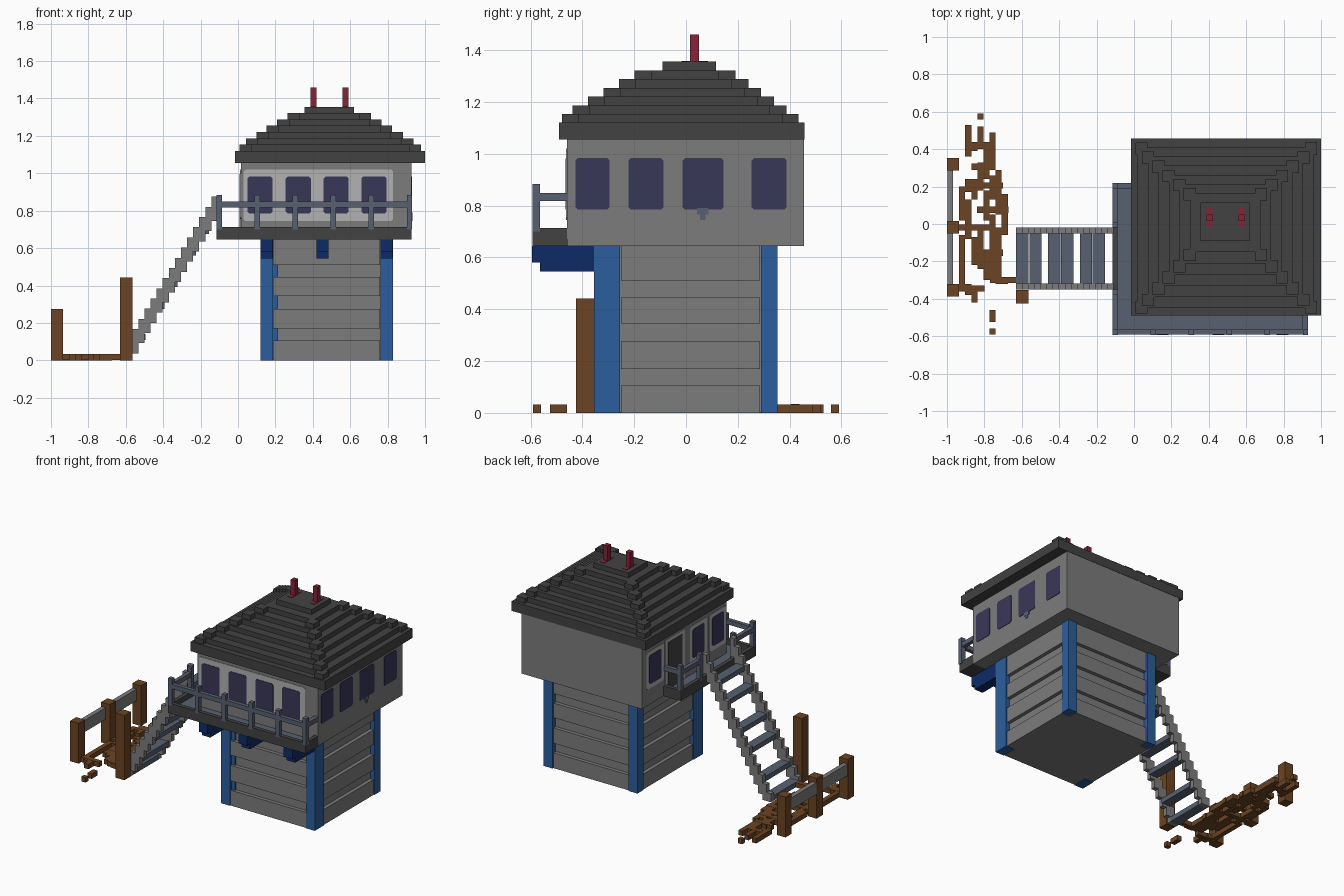
import bpy, bmesh
from mathutils import Matrix, Vector

old = bpy.data.objects.get("Cube")
if old:
    bpy.data.objects.remove(old, do_unlink=True)


def material(name, r, g, b):
    def lin(c):
        c /= 255
        return c / 12.92 if c <= 0.04045 else ((c + 0.055) / 1.055) ** 2.4
    m = bpy.data.materials.new(name)
    m.use_nodes = True
    col = (lin(r), lin(g), lin(b), 1)
    m.diffuse_color = col
    m.node_tree.nodes["Principled BSDF"].inputs["Base Color"].default_value = col
    return m


GREY = material("wall grey", 124, 124, 124)
PALE = material("pale grey", 178, 178, 178)
DARK = material("dark grey", 66, 66, 66)
SLATE = material("slate", 87, 97, 113)
BLUE = material("blue", 43, 94, 158)
NAVY = material("navy", 13, 43, 102)
GLASS = material("violet glass", 57, 55, 88)
WOOD = material("brown wood", 107, 68, 35)
RED = material("crimson", 135, 35, 54)


def part(name, mat, boxes, cut_axis=None):
    """One object made of boxes (x0, x1, y0, y1, z0, z1); cut_axis clips the edges along that axis."""
    bm = bmesh.new()
    for x0, x1, y0, y1, z0, z1 in boxes:
        mid = Vector((x0 + x1, y0 + y1, z0 + z1)) / 2
        size = Matrix.Diagonal((x1 - x0, y1 - y0, z1 - z0, 1))
        bmesh.ops.create_cube(bm, size=1, matrix=Matrix.Translation(mid) @ size)
    if cut_axis is not None:
        edges = [e for e in bm.edges
                 if abs((e.verts[0].co - e.verts[1].co).normalized()[cut_axis]) > .9]
        bmesh.ops.bevel(bm, geom=edges, offset=.01, segments=1, affect='EDGES')
    me = bpy.data.meshes.new(name)
    bm.to_mesh(me)
    bm.free()
    me.materials.append(mat)
    ob = bpy.data.objects.new(name, me)
    bpy.context.collection.objects.link(ob)


V = 0.0325  # block size

# Tower: recessed core, wide boards with grooves, corner posts
part("tower_core", GREY, [(.15, .80, -.325, .32, .002, .645)])
bands = [(0, .105), (.17, .275), (.345, .445), (.51, .645)]
part("tower_boards", GREY, [(.125, .825, -.25, .285, a, b) for a, b in bands]
     + [(.19, .76, -.35, .345, a, b) for a, b in bands])
part("corner_posts", BLUE, [(x, x + .067, y0, y1, 0, .645)
                            for x in (.12, .763) for y0, y1 in ((-.355, -.255), (.29, .353))])
part("post_cleats", BLUE, [(.185, .213, -.338, -.30, z, z + .067) for z in (.105, .277, .445)])

# Cabin
part("cabin", GREY, [(.015, .927, -.46, .455, .645, 1.06)])
part("front_panel", PALE, [(.03, .83, -.463, -.45, .745, 1.02)], 1)
part("front_windows", GLASS, [(x, x + .135, -.466, -.45, .785, .982)
                              for x in (.05, .255, .457, .66)], 1)
part("left_windows", GLASS, [(.92, .930, a, b, .784, .984) for a, b in
                             ((-.427, -.295), (-.222, -.087), (-.013, .145), (.253, .388))], 0)
part("left_window_ornament", SLATE, [(.92, .932, .043, .087, .765, .79),
                                     (.92, .932, .054, .076, .745, .765)])
side = [(.25, .38), (-.215, -.09), (-.425, -.30)]
part("right_window_frames", PALE, [(.012, .02, a - .028, b + .028, .755, 1.01)
                                   for a, b in side], 0)
part("right_windows", GLASS, [(.009, .02, a, b, .785, .982) for a, b in side], 0)
part("door_frame", PALE, [(.012, .02, -.005, .205, .68, 1.02)])
part("door", DARK, [(.009, .02, .025, .175, .68, .995)])

# Balcony wrapping the front and the stair side: sunken deck inside a raised rim
part("balcony_floor", DARK, [(-.115, .927, -.592, -.455, .645, .672),
                             (-.115, .02, -.456, .22, .645, .672)])
part("balcony_deck", SLATE, [(-.09, .90, -.567, -.46, .671, .679),
                             (-.09, .015, -.46, .195, .671, .679)])
part("balcony_rim", DARK, [(-.115, .927, -.592, -.564, .645, .714),
                           (.90, .927, -.566, -.455, .645, .714),
                           (-.115, -.087, -.566, .22, .645, .714),
                           (-.09, .02, .192, .22, .645, .714)])
posts = [(-.115 + .2035 * i, -.593) for i in range(6)]
posts += [(-.115, -.38), (-.115, -.018), (-.115, .19)]
part("railing_posts", SLATE, [(x, x + .029, y, y + .029, .70, .884) for x, y in posts])
part("railing_bars", SLATE, [(-.115, .93, -.592, -.565, .817, .848),
                             (.902, .93, -.57, -.455, .817, .848),
                             (-.114, -.088, -.59, -.352, .817, .848),
                             (-.114, -.088, -.017, .217, .817, .848),
                             (-.114, .02, .191, .218, .817, .848)])
brackets = []
for x in (.12, .42, .762):
    brackets += [(x, x + .065, -.563, -.34, .545, .645), (x, x + .065, -.594, -.56, .58, .645)]
part("balcony_brackets", NAVY, brackets)

# Stairs: two stepped side rails and treads
rails = []
for y in (-.35, -.05):
    for i in range(16):
        z = .037 + .0545 * (i - 2)
        rails.append((-.63 + V * i, -.63 + V * (i + 1), y, y + V, max(0, z), z + .13))
part("stair_sides", GREY, rails)
treads = []
for x in (-.63, -.56, -.46, -.39, -.29, -.222):
    z = max(.02, .09 + 1.68 * (x + V + .55))
    treads.append((x, x + .066, -.32, -.048, z - .02, z + .014))
part("stair_treads", SLATE, treads)

# Stepped roof, each layer smaller than the one below
layers = [(-.015, 1.0, -.49, .457, 1.055, 1.12)]
for i in range(7):
    t = i / 6
    layers.append((.02 + .335 * t, .96 - .34 * t, -.45 + .36 * t, .41 - .295 * t,
                   1.11, 1.12 + .0336 * (i + 1)))
part("roof_layers", DARK, layers)

# Hip blocks riding on the corners of the layers, set further out at the front
hips = []
for x0, x1, y0, y1, _, z in layers[:-2]:
    for x in (x0 + .022, x1 - .022 - 2 * V):
        for y in (y0 + .012, y1 - .022 - 2 * V):
            hips.append((x, x + 2 * V, y, y + 2 * V, z - .01, z + V + .001))
part("roof_hips", DARK, hips)
flues = []
for x in (.388, .558):
    flues += [(x, x + V, .015, .05, 1.32, 1.46), (x, x + V, -.017, .085, 1.30, 1.358)]
part("chimneys", RED, flues)

# Fence beside the foot of the stairs
part("fence_posts", WOOD, [(-1, -.935, y, y + .067, 0, .275) for y in (-.387, -.05, .286)]
     + [(-.63, -.563, -.424, -.354, 0, .442)])
part("fence_rail", GREY, [(-.998, -.967, -.32, .30, .165, .245)])

# Broken boardwalk: per column of blocks, runs of planks along y
runs = [
    [(-.35, -.06), (.02, .20)],
    [(.36, .53), (-.08, .13), (-.38, -.32), (.17, .24)],
    [(.39, .43), (.13, .24), (-.22, -.07), (-.42, -.35)],
    [(.56, .59), (.40, .52), (.18, .33), (-.24, -.02)],
    [(.24, .40), (.02, .18), (-.30, -.14), (.40, .43)],
    [(.32, .49), (.13, .26), (-.30, .05), (-.525, -.46), (-.59, -.56)],
    [(.05, .29), (-.32, -.02)],
    [(-.06, .16), (-.32, -.29)],
]
planks = [(-.935 + V * i, -.935 + V * (i + 1), a, b, 0, .033)
          for i, col in enumerate(runs) for a, b in col]
# Cross planks tying the columns together
for x0, x1, y in ((-.87, -.74, .29), (-.87, -.77, .405), (-.90, -.70, .19), (-.935, -.74, -.035),
                  (-.84, -.67, .06), (-.87, -.70, -.17), (-.97, -.80, -.36), (-.77, -.63, -.315)):
    planks.append((x0, x1, y, y + V, .001, .034))
part("boardwalk", WOOD, planks)
